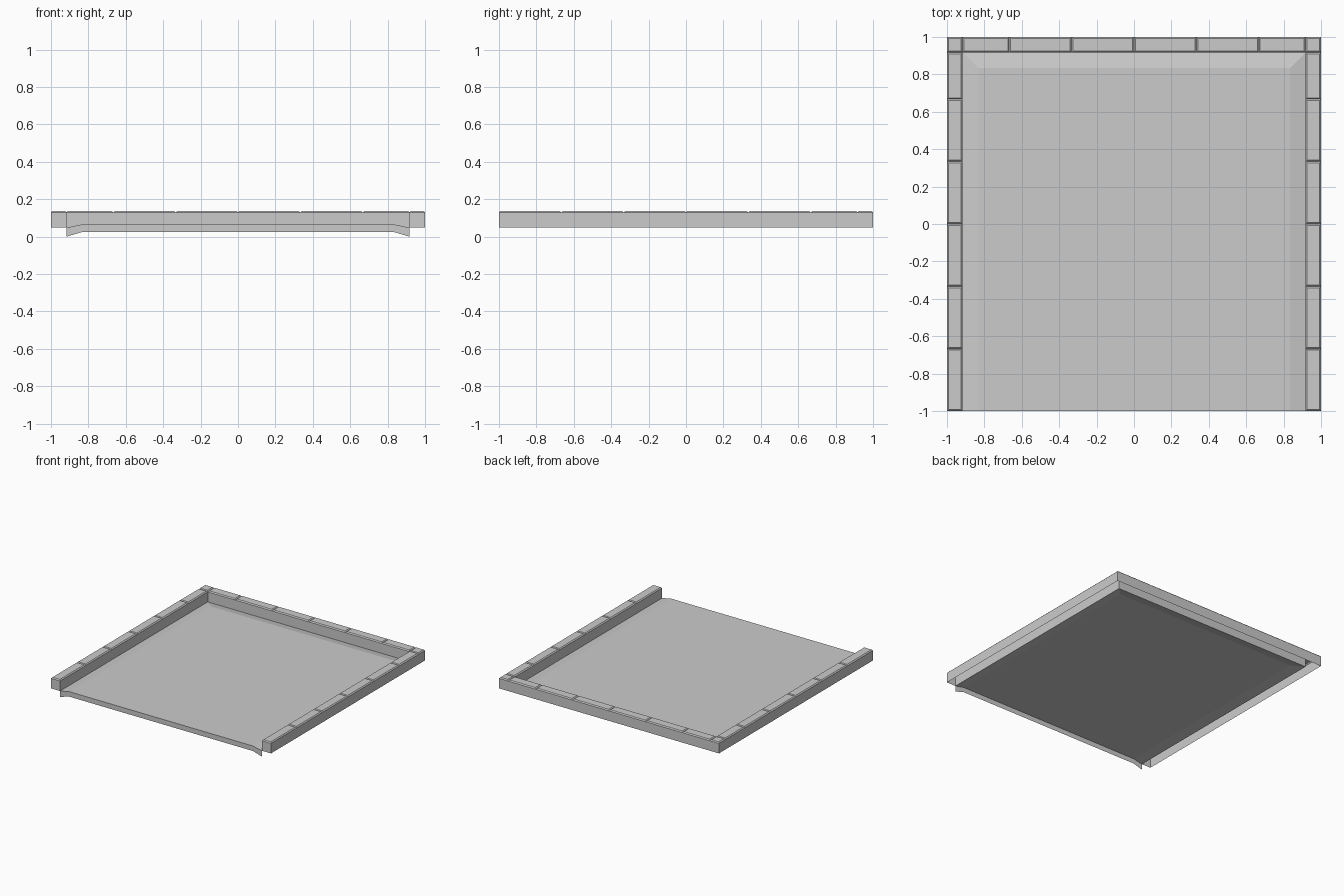
import bpy, bmesh

if "Cube" in bpy.data.objects:
    bpy.data.objects.remove(bpy.data.objects["Cube"])

IN = 0.917                     # inner edge of kerb
Z0, Z1, C = 0.048, 0.138, 0.008  # kerb bottom, top, chamfer


def build(name, quads):
    bm = bmesh.new()
    for q in quads:
        bm.faces.new([bm.verts.new(p) for p in q])
    bmesh.ops.remove_doubles(bm, verts=bm.verts, dist=0.0005)
    bmesh.ops.recalc_face_normals(bm, faces=bm.faces)
    if max(bm.faces, key=lambda f: abs(f.normal.z) * f.calc_area()).normal.z < 0:
        bmesh.ops.reverse_faces(bm, faces=bm.faces)
    me = bpy.data.meshes.new(name)
    bm.to_mesh(me)
    bm.free()
    ob = bpy.data.objects.new(name, me)
    bpy.context.collection.objects.link(ob)
    return ob


def rect(x0, x1, y0, y1, z, inset=0):
    return [(x0 + inset, y0 + inset, z), (x1 - inset, y0 + inset, z),
            (x1 - inset, y1 - inset, z), (x0 + inset, y1 - inset, z)]


def cap(x0, x1, y0, y1):
    """Chamfered top of one kerb stone."""
    a, b = rect(x0, x1, y0, y1, Z1 - C), rect(x0, x1, y0, y1, Z1, C)
    return [b] + [[a[i], a[(i + 1) % 4], b[(i + 1) % 4], b[i]] for i in range(4)]


def wall(p, q):
    """Vertical kerb face between two plan points."""
    return [(*p, Z0), (*q, Z0), (*q, Z1 - C), (*p, Z1 - C)]


# Kerb stones: two sides and the back, open underneath
steps = [-1, -0.667, -0.333, 0, 0.333, 0.667, IN, 1]
quads = []
for a, b in zip(steps, steps[1:]):
    quads += cap(-1, -IN, a, b) + cap(IN, 1, a, b)
across = [-IN] + steps[1:-1]
for a, b in zip(across, across[1:]):
    quads += cap(a, b, IN, 1)

# Continuous kerb walls around the U-shaped plan
plan = [(-1, -1), (-IN, -1), (-IN, IN), (IN, IN), (IN, -1), (1, -1), (1, 1), (-1, 1)]
for i, p in enumerate(plan):
    q = plan[(i + 1) % len(plan)]
    # split at the stone joints so the walls weld to the caps
    axis = 0 if p[1] == q[1] else 1
    lo, hi = sorted((p[axis], q[axis]))
    cuts = [t for t in sorted(set(steps + [-IN])) if lo <= t <= hi]
    if axis == 1 or hi - lo < 0.5:
        cuts = [t for t in cuts if t != -IN or lo == -IN or hi == -IN]
    for a, b in zip(cuts, cuts[1:]):
        pa, pb = list(p), list(p)
        pa[axis], pb[axis] = a, b
        quads.append(wall(pa, pb))
build("kerb", quads)

# Road surface: flat centre, gutters falling to the kerb on three sides
K, ZR, ZE = 0.835, 0.065, Z0
road = [
    [(-K, -1, ZR), (K, -1, ZR), (K, K, ZR), (-K, K, ZR)],
    [(-IN, -1, ZE), (-K, -1, ZR), (-K, K, ZR), (-IN, IN, ZE)],
    [(K, -1, ZR), (IN, -1, ZE), (IN, IN, ZE), (K, K, ZR)],
    [(-K, K, ZR), (K, K, ZR), (IN, IN, ZE), (-IN, IN, ZE)],
]
# Front skirt hanging from the road edge
D = ZE
edge = [(-IN, ZE, 0), (-K, ZR, 0.024), (K, ZR, 0.024), (IN, ZE, 0)]
for (xa, ta, ba), (xb, tb, bb) in zip(edge, edge[1:]):
    road.append([(xa, -1, ba), (xb, -1, bb), (xb, -1, tb), (xa, -1, ta)])
build("road", road)
